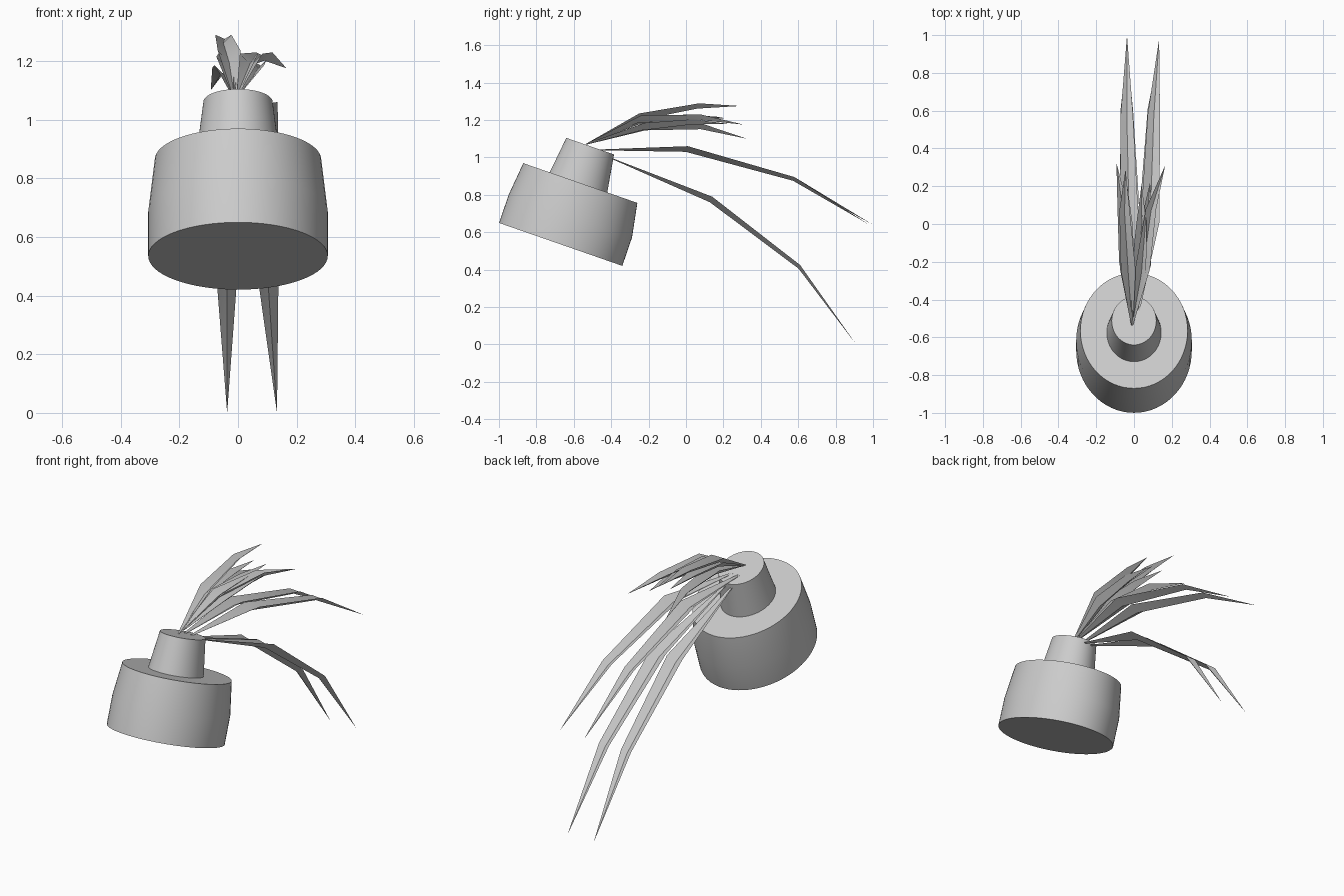
import bpy, bmesh, math
from mathutils import Vector, Matrix

if "Cube" in bpy.data.objects:
    bpy.data.objects.remove(bpy.data.objects["Cube"])

TILT = Matrix.Rotation(-math.radians(19.2), 4, 'X')
SIDES = 64


def finish(name, bm, angle):
    me = bpy.data.meshes.new(name)
    bm.to_mesh(me)
    bm.free()
    ob = bpy.data.objects.new(name, me)
    bpy.context.collection.objects.link(ob)
    bpy.ops.object.select_all(action='DESELECT')
    bpy.context.view_layer.objects.active = ob
    ob.select_set(True)
    bpy.ops.object.shade_smooth_by_angle(angle=math.radians(angle))
    return ob


def tilted_drum(name, rings):
    """Capped oval drum; rings are (y, z, x radius, long radius), tilted back."""
    bm = bmesh.new()
    loops = []
    for y, z, rx, ry in rings:
        loop = []
        for i in range(SIDES):
            a = 2 * math.pi * i / SIDES
            p = TILT @ Vector((rx * math.cos(a), ry * math.sin(a), 0))
            loop.append(bm.verts.new(p + Vector((0, y, z))))
        loops.append(loop)
    for lo, hi in zip(loops, loops[1:]):
        for i in range(SIDES):
            j = (i + 1) % SIDES
            bm.faces.new((lo[i], lo[j], hi[j], hi[i]))
    bm.faces.new(loops[0][::-1])
    bm.faces.new(loops[-1])
    return finish(name, bm, 40)


def leaf(name, path, widths, depth):
    """Folded blade: raised edges either side of a lower central crease."""
    bm = bmesh.new()
    rows = []
    for p, w in zip(path, widths):
        d = depth * w / max(widths)
        x, y, z = p
        rows.append([bm.verts.new((x - w / 2, y, z + d / 2)),
                     bm.verts.new((x, y - d * 0.4, z - d / 2)),
                     bm.verts.new((x + w / 2, y, z + d / 2))])
    tip = bm.verts.new(path[-1])
    for a, b in zip(rows[:-2], rows[1:-1]):
        for k in (0, 1):
            bm.faces.new((a[k], a[k + 1], b[k + 1], b[k]))
    for k in (0, 1):
        bm.faces.new((rows[-2][k], rows[-2][k + 1], tip))
    for v in rows[-1]:
        bm.verts.remove(v)
    return finish(name, bm, 30)


# Wide body with a tapered shoulder, and the narrower neck on top
tilted_drum("pot_body", [(-0.67, 0.535, 0.306, 0.349), (-0.618, 0.687, 0.306, 0.349),
                         (-0.565, 0.863, 0.284, 0.323)])
tilted_drum("pot_neck", [(-0.577, 0.86, 0.145, 0.164), (-0.5125, 1.06, 0.118, 0.135)])

# Long drooping leaves, in two pairs
LONG = (0.012, 0.1, 0.065, 0)
for side, xs, end in (("left", (-0.02, -0.025, -0.038, -0.037), 1.0),
                      ("right", (0.02, 0.085, 0.105, 0.133), 0.98)):
    low = [(-0.41, 1.0), (0.14, 0.775), (0.61, 0.415), (0.91, 0.0)]
    mid = [(-0.48, 1.04), (0.01, 1.045), (0.58, 0.885), (end, 0.64)]
    for level, prof in (("low", low), ("middle", mid)):
        leaf(f"{level}_leaf_{side}", [(x, y, z) for x, (y, z) in zip(xs, prof)], LONG, 0.03)

# Short upright leaves
SHORT = (0.01, 0.078, 0.055, 0)
root = (-0.01, -0.535, 1.07)
uppers = [
    [(-0.03, -0.25, 1.215), (-0.05, 0.07, 1.275), (-0.045, 0.29, 1.275)],
    [(-0.035, -0.24, 1.195), (-0.035, 0.0, 1.215), (-0.035, 0.2, 1.215)],
    [(0.045, -0.24, 1.205), (0.09, 0.08, 1.215), (0.165, 0.31, 1.175)],
    [(-0.04, -0.2, 1.165), (-0.06, 0.09, 1.165), (-0.093, 0.325, 1.1)],
    [(0.025, -0.24, 1.195), (0.04, 0.0, 1.21), (0.04, 0.21, 1.21)],
    [(0.05, -0.22, 1.165), (0.07, 0.04, 1.19), (0.085, 0.22, 1.18)],
]
for i, pts in enumerate(uppers):
    leaf(f"upper_leaf_{i + 1}", [root] + pts, SHORT, 0.04)
